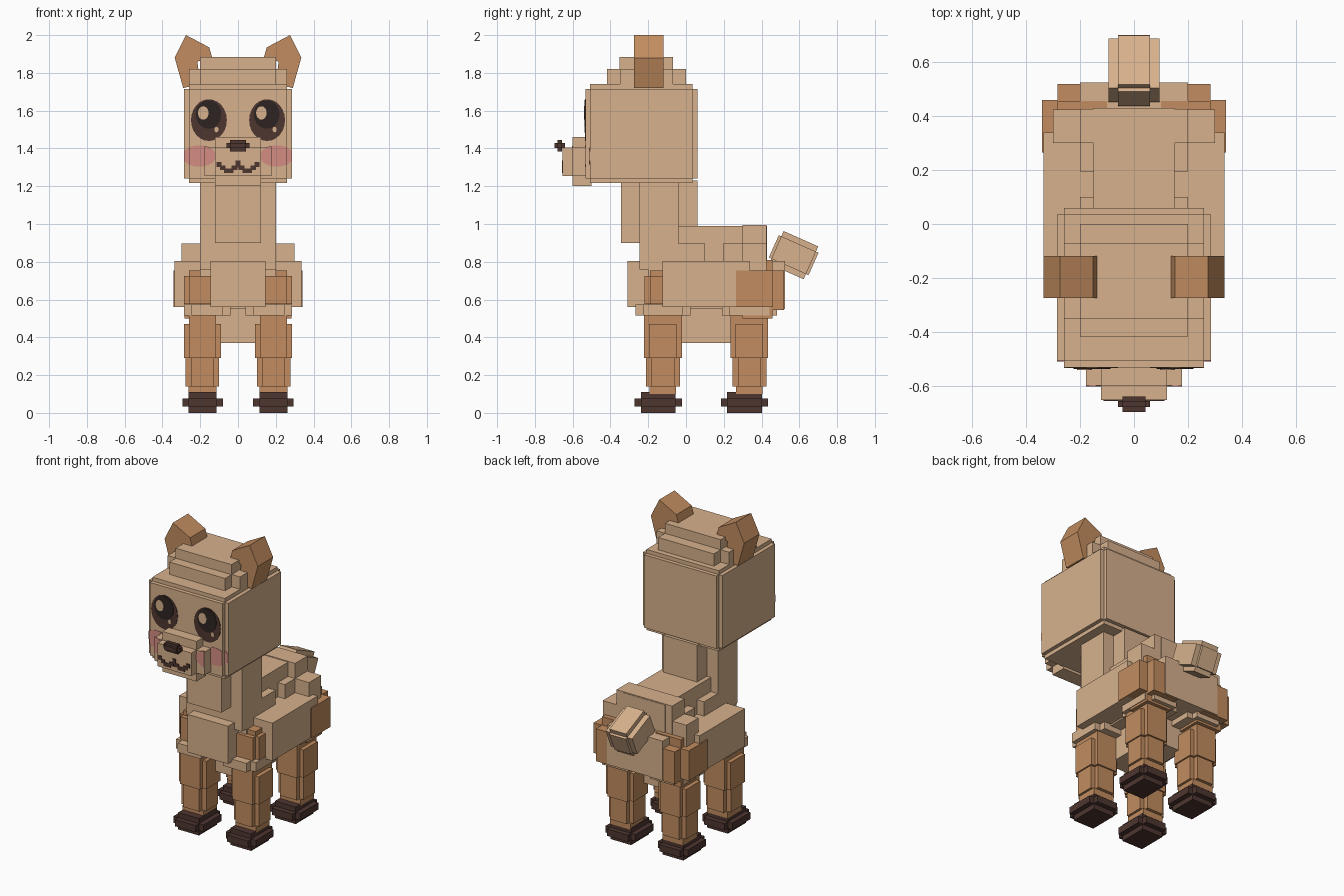
import bpy, bmesh, math
from mathutils import Matrix, Vector

if "Cube" in bpy.data.objects:
    bpy.data.objects.remove(bpy.data.objects["Cube"])


def material(name, rgb):
    m = bpy.data.materials.new(name)
    m.diffuse_color = (*rgb, 1)
    m.use_nodes = True
    m.node_tree.nodes["Principled BSDF"].inputs["Base Color"].default_value = m.diffuse_color
    return m


TAN = material("tan_fleece", (0.68, 0.44, 0.265))
BROWN = material("brown_fleece", (0.54, 0.265, 0.115))
DARK = material("dark_brown", (0.076, 0.037, 0.030))
BLACK = material("pupil_black", (0.026, 0.017, 0.015))
PINK = material("blush_pink", (0.66, 0.27, 0.23))


def finish(name, bm, mat):
    bmesh.ops.recalc_face_normals(bm, faces=bm.faces)
    me = bpy.data.meshes.new(name)
    bm.to_mesh(me)
    bm.free()
    me.materials.append(mat)
    ob = bpy.data.objects.new(name, me)
    bpy.context.collection.objects.link(ob)
    return ob


def boxes(name, mat, items):
    """Boxes given as (x0, x1, y0, y1, z0, z1), joined in one object."""
    bm = bmesh.new()
    for x0, x1, y0, y1, z0, z1 in items:
        mx = (Matrix.Translation(((x0 + x1) / 2, (y0 + y1) / 2, (z0 + z1) / 2))
              @ Matrix.Diagonal((x1 - x0, y1 - y0, z1 - z0, 1)))
        bmesh.ops.create_cube(bm, size=1, matrix=mx)
    return finish(name, bm, mat)


def stepped(x0, x1, y0, y1, z0, z1, s, sz=None):
    """Block with stepped edges: three boxes, each full length along two axes less one."""
    sz = s if sz is None else sz
    return [(x0, x1, y0 + s, y1 - s, z0 + sz, z1 - sz),
            (x0 + s, x1 - s, y0, y1, z0 + sz, z1 - sz),
            (x0 + s, x1 - s, y0 + s, y1 - s, z0, z1)]


def cross(x0, x1, y0, y1, z0, z1, s):
    return stepped(x0, x1, y0, y1, z0, z1, s, 0)[:2]


def flip(items, side):
    return [(min(a * side, b * side), max(a * side, b * side), *r) for a, b, *r in items]


def prism(name, mat, pts, y0, y1):
    """Extrude an x-z outline from y0 to y1."""
    bm = bmesh.new()
    f = bm.faces.new([bm.verts.new((x, y0, z)) for x, z in pts])
    r = bmesh.ops.extrude_face_region(bm, geom=[f])
    bmesh.ops.translate(bm, vec=(0, y1 - y0, 0),
                        verts=[v for v in r["geom"] if isinstance(v, bmesh.types.BMVert)])
    return finish(name, bm, mat)


def spot(name, mat, cx, cz, rx, rz, y, lo=-9, hi=9, thick=0.003):
    """Thin elliptical plate on a front face, cut off at lo and hi in x."""
    a, b = max(lo, cx - rx), min(hi, cx + rx)
    xs = [a + (b - a) * (1 - math.cos(math.pi * i / 12)) / 2 for i in range(13)]
    h = [rz * math.sqrt(max(0, 1 - ((x - cx) / rx) ** 2)) + 0.0005 for x in xs]
    pts = [(x, cz + k) for x, k in zip(xs, h)]
    pts += [(x, cz - k) for x, k in reversed(list(zip(xs, h)))]
    return prism(name, mat, pts, y - thick, y + 0.002)


# Head, crown, muzzle, nose
boxes("head", TAN, stepped(-.285, .285, -.532, .06, 1.217, 1.74, .025))
boxes("crown", TAN, [(-.26, .26, -.35, -.07, 1.7, 1.82),
                     (-.2, .2, -.418, 0, 1.7, 1.82),
                     (-.2, .2, -.353, -.07, 1.7, 1.885)])
boxes("muzzle", TAN, [(-.178, .178, -.6, -.5, 1.255, 1.405),
                      (-.122, .122, -.6, -.5, 1.2, 1.46),
                      (-.122, .122, -.653, -.5, 1.255, 1.405)])
boxes("nose", DARK, stepped(-.06, .06, -.697, -.64, 1.385, 1.445, .017))

# Mouth: short pixel plates in a double curve
mouth = [(0, 1.318, .012, .018)]
for s in (-1, 1):
    mouth += [(s * x, z, w, h) for x, z, w, h in
              ((.018, 1.297, .016, .012), (.05, 1.283, .025, .012),
               (.08, 1.298, .014, .012), (.1, 1.316, .013, .013))]
boxes("mouth", DARK, [(x - w, x + w, -.657, -.65, z - h, z + h) for x, z, w, h in mouth])

# Eyes, blush, ears
for s, side in ((-1, "left"), (1, "right")):
    cx = s * .154
    spot(side + "_eye", DARK, cx, 1.55, .095, .11, -.532)
    spot(side + "_pupil", BLACK, cx - .002, 1.58, .068, .075, -.535)
    spot(side + "_eye_shine", TAN, cx - .03, 1.588, .028, .035, -.538)
    spot(side + "_eye_glint", TAN, cx + .04, 1.5, .011, .014, -.535)
    cut = lambda a, b: dict(lo=min(s * a, s * b), hi=max(s * a, s * b))
    for part, y, a, b in (("inner", -.6, .122, .178), ("mid", -.532, .178, .26),
                          ("outer", -.507, .26, .285)):
        spot(f"{side}_blush_{part}", PINK, s * .205, 1.36, .088, .056, y, **cut(a, b))
    ear = [(.275, 2.0), (.335, 1.88), (.29, 1.72), (.2, 1.74),
           (.215, 1.86), (.138, 1.885), (.152, 1.935)]
    prism(side + "_ear", BROWN, [(s * x, z) for x, z in ear], -.275, -.118)

# Neck and body
boxes("neck", TAN, [(-.2, .2, -.245, -.04, .88, 1.23), (-.122, .122, -.345, .06, .9, 1.23)])
boxes("body", TAN, [(-.335, .335, -.125, .34, .56, .805),
                    (-.2, .2, -.2, .525, .55, .805),
                    (-.145, .145, -.31, .2, .56, .805)])
boxes("chest_top", TAN, [(-.2, .2, -.245, .1, .76, .898)])
boxes("back_ridge", TAN, [(-.15, .15, -.04, .43, .7, .99)])
boxes("rump", TAN, [(-.2, .2, .3, .427, .7, .995),
                    (-.2, .2, .195, .427, .7, .897),
                    (-.3, .3, .3, .425, .7, .897)])
boxes("belly", TAN, [(-.12, .12, -.1, .3, .37, .6)])

# Tail: stepped block tilted down and back
tail = boxes("tail", TAN, [(-.095, .095, -.1, .1, -.065, .065),
                           (-.06, .06, -.1, .1, -.095, .095),
                           (-.06, .06, -.115, .115, -.065, .065)])
tail.data.transform(Matrix.Translation((0, .57, .835)) @ Matrix.Rotation(math.radians(-24), 4, 'X'))

# Legs with cuffs, hooves, shoulders and thighs
for s, side in ((-1, "left"), (1, "right")):
    for end, c in (("front", -.122), ("rear", .335)):
        def put(part, mat, items):
            boxes(f"{end}_{side}_{part}", mat, flip(items, s))
        put("upper_leg", BROWN, cross(.09, .287, c - .1, c + .1, .29, .47, .027)
            + [(.117, .26, c - .1, c + .1, .29, .53)])
        put("lower_leg", BROWN, cross(.1, .278, c - .09, c + .09, .14, .29, .03))
        put("ankle", BROWN, [(.115, .263, c - .07, c + .07, .1, .14)])
        h = c - .025
        put("hoof", DARK, stepped(.08, .295, h - .125, h + .125, 0, .11, .033))
        put("cuff", TAN, cross(.04, .287, c - .145, c + .147, .515, .575, .04))
    boxes(f"{side}_shoulder", BROWN, flip([(.1, .285, -.19, -.05, .577, .725),
                                          (.1, .26, -.22, -.05, .577, .725),
                                          (.1, .26, -.19, -.05, .577, .755)], s))
    boxes(f"{side}_thigh", BROWN, flip([(.1, .342, .265, .46, .56, .755),
                                       (.1, .283, .265, .52, .545, .755),
                                       (.1, .283, .3, .457, .5, .81)], s))
